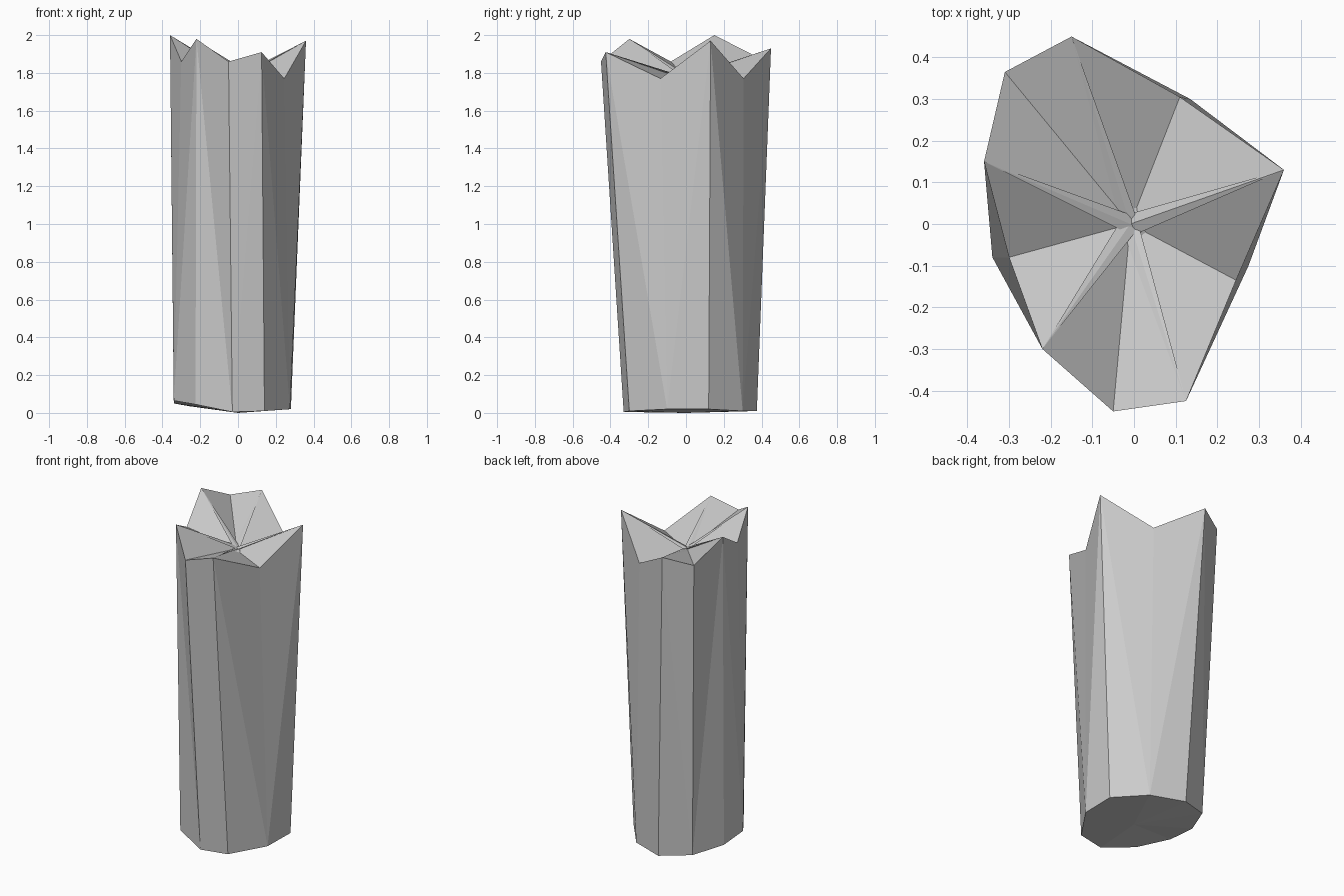
import bpy
import bmesh

if "Cube" in bpy.data.objects:
    bpy.data.objects.remove(bpy.data.objects["Cube"], do_unlink=True)

# Jagged broken rim: peaks and notches alternate, counter-clockwise from the back
RIM = [(-.15, .45, 1.93), (-.31, .365, 1.89), (-.36, .15, 2.0), (-.30, -.08, 1.86),
       (-.22, -.30, 1.98), (-.05, -.45, 1.86), (.125, -.425, 1.91), (.245, -.135, 1.77),
       (.36, .13, 1.97), (.11, .305, 1.77)]

# Narrower foot, slightly tilted
FOOT = [(-.07, .375, .01), (-.255, .30, .035), (-.34, .11, .05), (-.34, -.08, .065),
        (-.225, -.25, .045), (-.03, -.33, .005), (.14, -.30, .01), (.275, -.10, .02),
        (.28, .12, .02), (.135, .30, .01)]

# The splintered hollow pinches to a small ring that crosses over its centre
PINCH = -0.12
HOLLOW_Z = 1.76


def make_material(name, value):
    mat = bpy.data.materials.new(name)
    mat.use_nodes = True
    colour = (value, value, value, 1)
    mat.diffuse_color = colour
    mat.node_tree.nodes["Principled BSDF"].inputs["Base Color"].default_value = colour
    return mat


def build_stump():
    bm = bmesh.new()
    rim = [bm.verts.new(p) for p in RIM]
    foot = [bm.verts.new(p) for p in FOOT]
    inner = [bm.verts.new((x * PINCH - 0.01, y * PINCH, HOLLOW_Z)) for x, y, z in RIM]
    foot_centre = bm.verts.new((0, 0, 0))
    hollow_centre = bm.verts.new((-0.01, 0, HOLLOW_Z - 0.02))

    count = len(rim)
    for i in range(count):
        j = (i + 1) % count
        if i % 2 == 0:
            # peak to notch
            side = [(rim[i], foot[i], foot[j]), (rim[i], foot[j], rim[j])]
            hollow = [(rim[i], rim[j], inner[j]), (rim[i], inner[j], inner[i])]
        else:
            # notch to peak
            side = [(rim[j], foot[i], foot[j]), (rim[j], rim[i], foot[i])]
            hollow = [(rim[i], rim[j], inner[i]), (rim[j], inner[j], inner[i])]
        caps = [(foot_centre, foot[j], foot[i]), (hollow_centre, inner[i], inner[j])]
        for corners in side + hollow + caps:
            bm.faces.new(corners)

    mesh = bpy.data.meshes.new("broken_stump")
    bm.to_mesh(mesh)
    bm.free()
    stump = bpy.data.objects.new("broken_stump", mesh)
    bpy.context.collection.objects.link(stump)
    return stump


stump = build_stump()
stump.data.materials.append(make_material("plain grey", 0.6))
